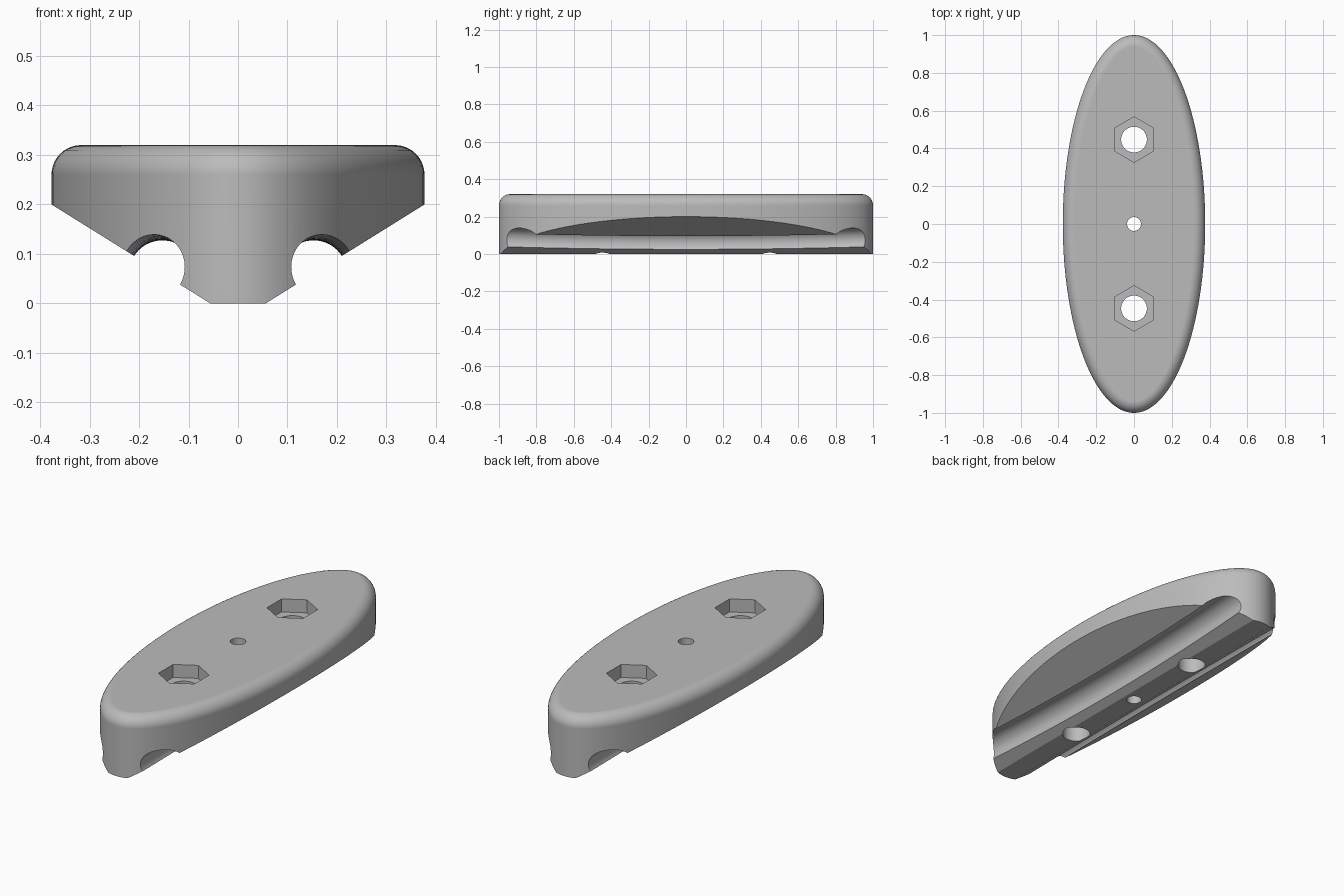
import bpy, bmesh
from math import sin, cos, pi, hypot
from mathutils import Vector

if "Cube" in bpy.data.objects:
    bpy.data.objects.remove(bpy.data.objects["Cube"])

HALF_W, HALF_L, HEIGHT, FILLET = 0.377, 1.0, 0.32, 0.06
KEEL, SLOPE = 0.056, 0.2 / 0.321      # half width of flat base, rise of underside
HOLE_Y = 0.447

grey = bpy.data.materials.new("plain grey")
grey.use_nodes = True
grey.diffuse_color = (0.5, 0.5, 0.5, 1)
grey.node_tree.nodes["Principled BSDF"].inputs["Base Color"].default_value = (0.5, 0.5, 0.5, 1)


def loft(name, rings):
    """Skin a list of closed rings and cap both ends."""
    bm = bmesh.new()
    loops = [[bm.verts.new(p) for p in ring] for ring in rings]
    n = len(loops[0])
    for a, b in zip(loops, loops[1:]):
        for i in range(n):
            j = (i + 1) % n
            bm.faces.new((a[i], a[j], b[j], b[i]))
    bm.faces.new(loops[0])
    bm.faces.new(loops[-1])
    bmesh.ops.recalc_face_normals(bm, faces=bm.faces)
    mesh = bpy.data.meshes.new(name)
    bm.to_mesh(mesh)
    bm.free()
    mesh.materials.append(grey)
    obj = bpy.data.objects.new(name, mesh)
    bpy.context.collection.objects.link(obj)
    return obj


def ellipse_ring(inset, z, n=192):
    """Ellipse outline moved inward along its normal."""
    ring = []
    for i in range(n):
        t = 2 * pi * i / n
        nx, ny = cos(t) / HALF_W, sin(t) / HALF_L
        s = inset / hypot(nx, ny)
        ring.append((HALF_W * cos(t) - nx * s, HALF_L * sin(t) - ny * s, z))
    return ring


def prism(name, y, radius, z0, z1, sides):
    """Upright prism with a corner pointing along y."""
    return loft(name, [[(radius * sin(2 * pi * i / sides), y + radius * cos(2 * pi * i / sides), z)
                        for i in range(sides)] for z in (z0, z1)])


# Elliptical body with a rounded top rim
rings = [ellipse_ring(0, 0)]
for k in range(11):
    a = pi / 2 * k / 10
    rings.append(ellipse_ring(FILLET * (1 - cos(a)), HEIGHT - FILLET * (1 - sin(a))))
body = loft("body", rings)

cutters = []
for side in (1, -1):
    # Sloping underside
    far = 0.6
    z_far = (far - KEEL) * SLOPE
    low = KEEL - 0.1 / SLOPE
    tri = [(low, -0.1), (far, -0.1), (far, z_far)]
    cutters.append(loft("underside_cutter", [[(side * x, y, z) for x, z in tri] for y in (-1.2, 1.2)]))
    # Slightly bowed round groove following the slope
    groove = []
    for k in range(-16, 17):
        y = 1.1 * k / 16
        cx = 0.153 + 0.0235 * y * y
        cz = (cx - KEEL) * SLOPE
        groove.append([(side * (cx + 0.067 * cos(2 * pi * i / 64)), y, cz + 0.067 * sin(2 * pi * i / 64))
                       for i in range(64)])
    cutters.append(loft("groove_cutter", groove))
    # Bolt hole with hexagonal nut pocket
    cutters.append(prism("bolt_hole_cutter", side * HOLE_Y, 0.068, -0.1, 0.5, 48))
    cutters.append(prism("nut_pocket_cutter", side * HOLE_Y, 0.12, HEIGHT - 0.068, 0.5, 6))
cutters.append(prism("centre_hole_cutter", 0, 0.037, -0.1, 0.5, 40))

bpy.ops.object.select_all(action='DESELECT')
bpy.context.view_layer.objects.active = body
body.select_set(True)
for cutter in cutters:
    cutter.hide_render = True
    mod = body.modifiers.new("cut", 'BOOLEAN')
    mod.operation, mod.solver, mod.object = 'DIFFERENCE', 'EXACT', cutter
    bpy.ops.object.modifier_apply(modifier=mod.name)
for cutter in cutters:
    bpy.data.objects.remove(cutter)

# Smooth curved walls, keep crisp cut edges
bpy.ops.object.shade_smooth_by_angle(angle=pi / 6)
weighted = body.modifiers.new("weighted normals", 'WEIGHTED_NORMAL')
weighted.keep_sharp = True
